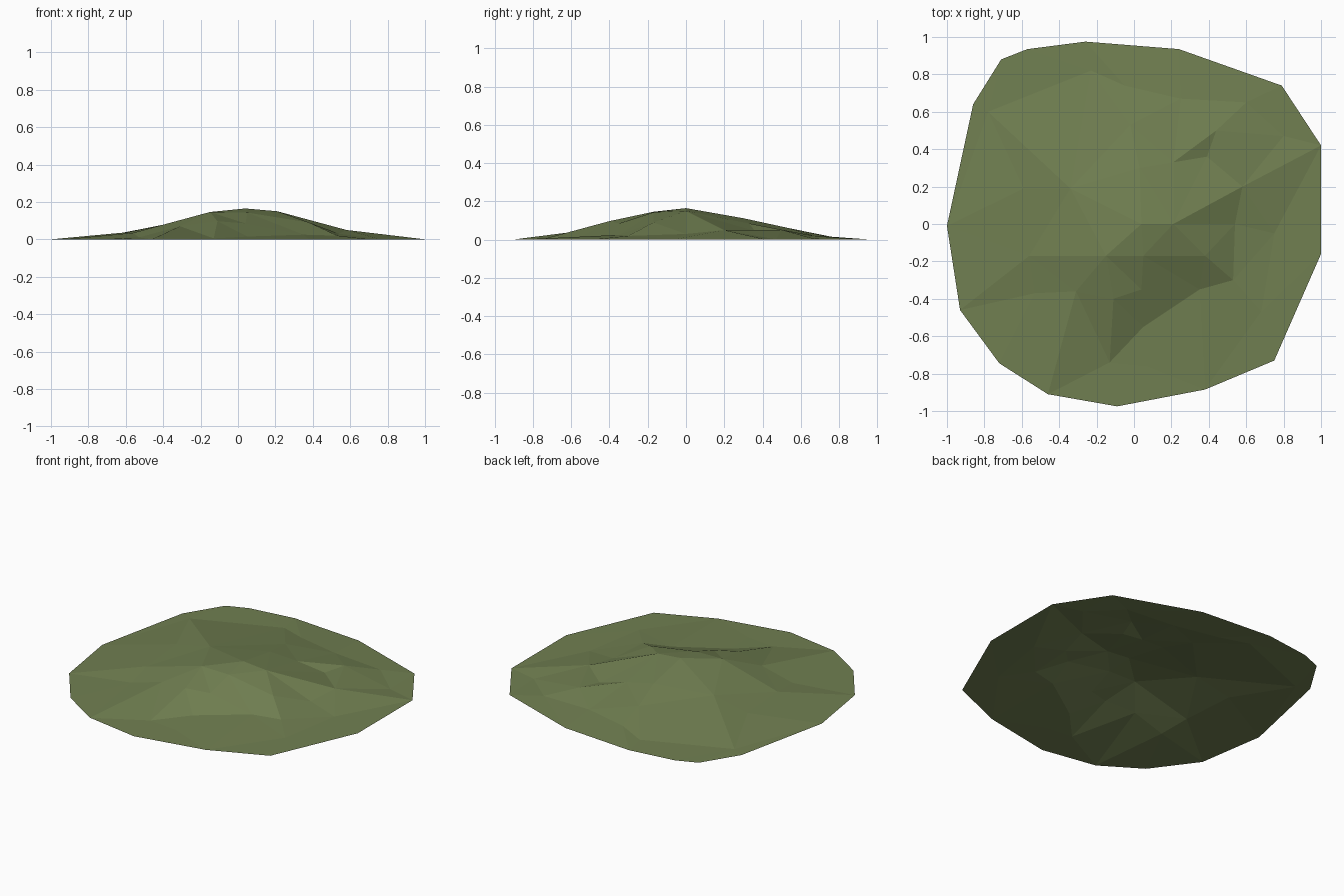
import bpy, bmesh
from mathutils import Vector
from mathutils.geometry import delaunay_2d_cdt

if "Cube" in bpy.data.objects:
    bpy.data.objects.remove(bpy.data.objects["Cube"])

# Ground outline of the hill, all at z = 0
outline = [(-1, -.01), (-.93, -.46), (-.72, -.745), (-.46, -.91), (-.09, -.975),
           (.38, -.885), (.75, -.73), (1, -.16), (1, .42), (.79, .74), (.24, .935),
           (-.26, .975), (-.57, .935), (-.71, .88), (-.86, .64)]

# Summit and ridges: x, y, height
ridges = [(.04, 0, .165), (.21, 0, .15), (-.15, -.17, .146), (.05, -.17, .143),
          (.03, .3, .112), (-.02, .53, .062), (-.34, .19, .09), (-.11, -.40, .097),
          (-.31, -.36, .07), (.04, -.35, .085), (.38, -.17, .09), (.21, .33, .085),
          (.58, .2, .05), (.44, .5, .052), (.39, .36, .045)]

# Gentle flanks and foot of the slope
foot = [(-.59, .19, .038), (-.56, -.17, .035), (-.53, -.37, .01), (-.13, -.74, .005),
        (.07, -.76, .004), (.05, -.55, .015), (.35, -.35, .025), (.53, -.30, .02),
        (.68, -.47, .003), (.54, 0, .03), (.80, .47, .002), (.60, .65, .01),
        (.25, .67, .02), (-.05, .74, .017), (-.23, .82, .003), (-.78, .6, .003),
        (.75, -.05, .003)]

points = [(x, y, 0) for x, y in outline] + ridges + foot
n = len(outline)
rim = [(i, (i + 1) % n) for i in range(n)]
ridge_lines = [(n, n + 4), (n + 4, n + 5), (n, n + 2), (n + 2, n + 7)]
verts, _, faces, origin, _, _ = delaunay_2d_cdt(
    [Vector(p[:2]) for p in points], rim + ridge_lines, [], 1, 1e-5)

# Faceted hill surface
bm = bmesh.new()
bv = [bm.verts.new((v.x, v.y, points[o[0]][2] if o else 0)) for v, o in zip(verts, origin)]
for f in faces:
    bm.faces.new([bv[i] for i in f])
bm.normal_update()
for f in bm.faces:
    if f.normal.z < 0:
        f.normal_flip()
    f.smooth = False
mesh = bpy.data.meshes.new("grassy_hill")
bm.to_mesh(mesh)
bm.free()

grass = bpy.data.materials.new("grass green")
grass.diffuse_color = (.165, .215, .083, 1)
grass.use_nodes = True
grass.node_tree.nodes["Principled BSDF"].inputs["Base Color"].default_value = grass.diffuse_color
mesh.materials.append(grass)
hill = bpy.data.objects.new("grassy_hill", mesh)
bpy.context.collection.objects.link(hill)
